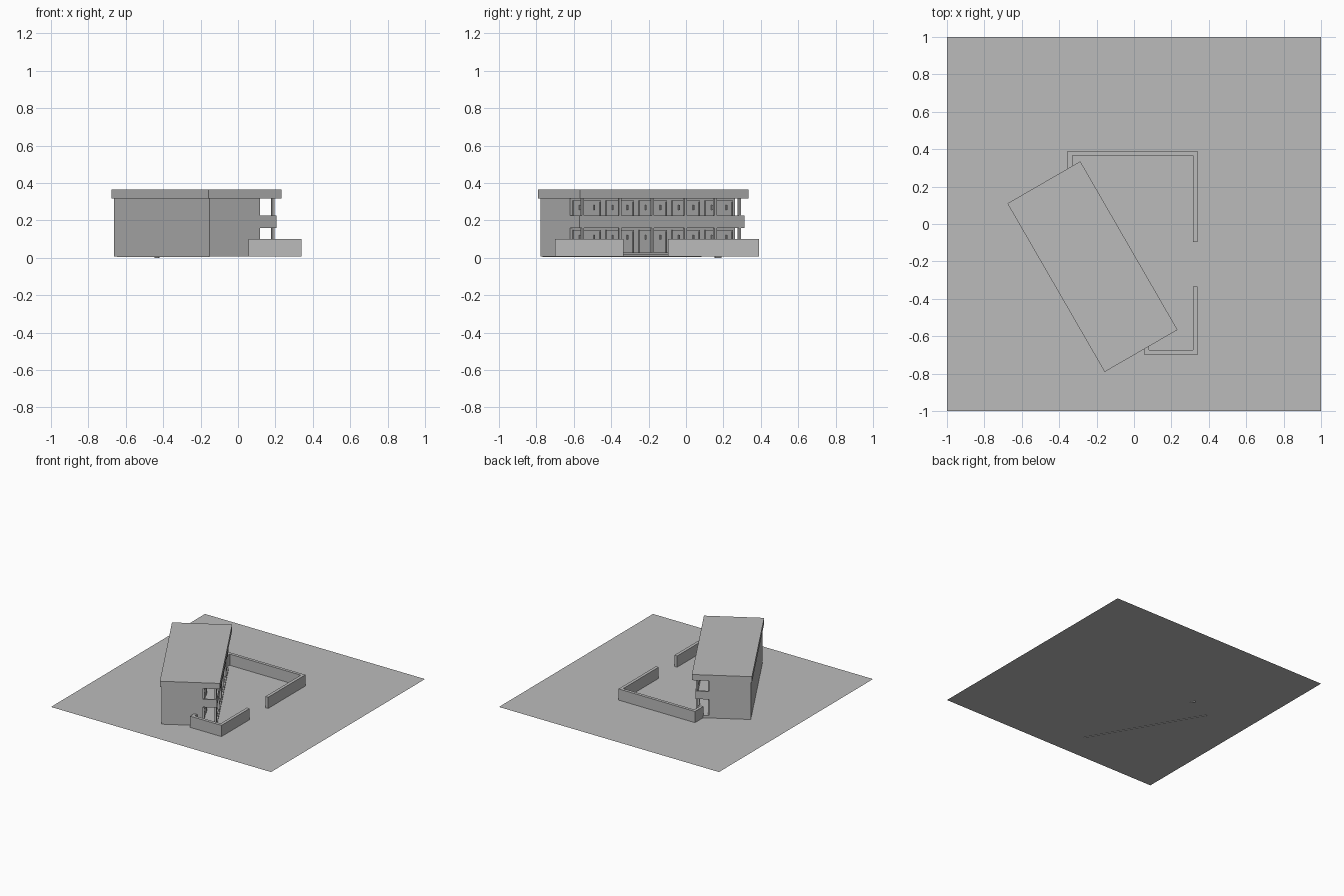
import bpy
import bmesh
from math import radians
from mathutils import Matrix, Vector

cube = bpy.data.objects.get("Cube")
if cube:
    bpy.data.objects.remove(cube, do_unlink=True)

grey = bpy.data.materials.new("plain_grey")
grey.use_nodes = True
grey.diffuse_color = (0.5, 0.5, 0.5, 1)
grey.node_tree.nodes["Principled BSDF"].inputs["Base Color"].default_value = (0.5, 0.5, 0.5, 1)

GROUND = 0.008
WORLD = Matrix.Identity(4)
# House frame: x runs across the house towards the veranda, y along its length
HOUSE = Matrix.Translation((-0.222, -0.228, 0)) @ Matrix.Rotation(radians(30), 4, "Z")


def finish(name, bm, frame):
    mesh = bpy.data.meshes.new(name)
    bm.to_mesh(mesh)
    bm.free()
    mesh.materials.append(grey)
    obj = bpy.data.objects.new(name, mesh)
    obj.matrix_world = frame
    bpy.context.collection.objects.link(obj)
    return obj


def boxes(name, spans, frame=HOUSE):
    """One object made of boxes, each given as x, y and z ranges."""
    bm = bmesh.new()
    for span in spans:
        low = Vector([r[0] for r in span])
        high = Vector([r[1] for r in span])
        matrix = Matrix.Translation((low + high) / 2) @ Matrix.Diagonal((*(high - low), 1))
        bmesh.ops.create_cube(bm, size=1, matrix=matrix)
    return finish(name, bm, frame)


# Ground sheet
bm = bmesh.new()
bmesh.ops.create_grid(bm, x_segments=1, y_segments=1, size=1)
finish("ground", bm, Matrix.Translation((0, 0, GROUND)))

# House body, roof and footings
BACK, FACE, EDGE, END = -0.215, 0.097, 0.2, 0.51
FLOOR, DECK, RAIL, EAVES = 0.028, 0.16, 0.225, 0.318
boxes("house_body", [((BACK, FACE), (-END, END), (GROUND, EAVES))])
boxes("roof", [((-0.225, 0.225), (-0.52, 0.52), (EAVES, 0.365))])
boxes("back_footing", [((BACK, BACK + 0.008), (-0.5, 0.48), (0.004, GROUND))])
boxes("inner_footing", [((0.014, 0.02), (0.43, 0.472), (0, GROUND))])

# Veranda floor with a lower step, and balcony with a solid parapet
boxes("veranda_floor", [((FACE, 0.19), (-END, END), (GROUND, FLOOR)),
                        ((0.19, EDGE), (-END, END), (GROUND, 0.018))])
boxes("balcony_deck", [((FACE, EDGE), (-END, END), (DECK, DECK + 0.012))])
boxes("balcony_parapet",
      [((EDGE - 0.012, EDGE), (-END, END), (DECK, RAIL))]
      + [((FACE, EDGE - 0.012), sorted((s * END, s * (END - 0.012))), (DECK, RAIL))
         for s in (-1, 1)])

# Slim posts along the veranda edge on both floors
posts = []
for y in (-0.487, -0.256, -0.054, 0.148, 0.333, 0.483):
    for low, high in ((FLOOR, DECK), (RAIL, EAVES)):
        posts.append(((0.182, 0.197), (y - 0.007, y + 0.007), (low, high)))
boxes("veranda_posts", posts)

# Door frames, leaves and handles along the veranda wall
frames, leaves, handles = [], [], []
BAY = 2 * END / 5
for floor, head in ((FLOOR, 0.148), (DECK + 0.012, 0.306)):
    for i in range(5):
        mid = -END + BAY * (i + 0.5)
        half = BAY * 0.42
        for s in (-1, 1):
            side = sorted((mid + s * half, mid + s * (half - 0.008)))
            frames.append(((FACE, FACE + 0.009), side, (floor, head)))
            grip = mid + s * 0.045
            handles.append(((FACE, FACE + 0.012), (grip - 0.003, grip + 0.003),
                            (head - 0.05, head - 0.025)))
        frames.append(((FACE, FACE + 0.009), (mid - half, mid + half), (head - 0.008, head)))
        leaves.append(((FACE, FACE + 0.004), (mid - half + 0.008, mid + half - 0.008),
                       (floor, head - 0.008)))
boxes("door_frames", frames)
boxes("door_leaves", leaves)
boxes("door_handles", handles)

# Yard wall with a gate opening
WALL = 0.025
height = (GROUND, 0.1)
boxes("north_yard_wall", [((-0.355, 0.34), (0.39 - WALL, 0.39), height),
                          ((-0.355, -0.355 + WALL), (0.28, 0.39 - WALL), height),
                          ((0.34 - WALL, 0.34), (-0.095, 0.39 - WALL), height)], WORLD)
boxes("south_yard_wall", [((0.055, 0.34), (-0.7, -0.7 + WALL), height),
                          ((0.055, 0.055 + WALL), (-0.7 + WALL, -0.64), height),
                          ((0.34 - WALL, 0.34), (-0.7 + WALL, -0.335), height)], WORLD)
